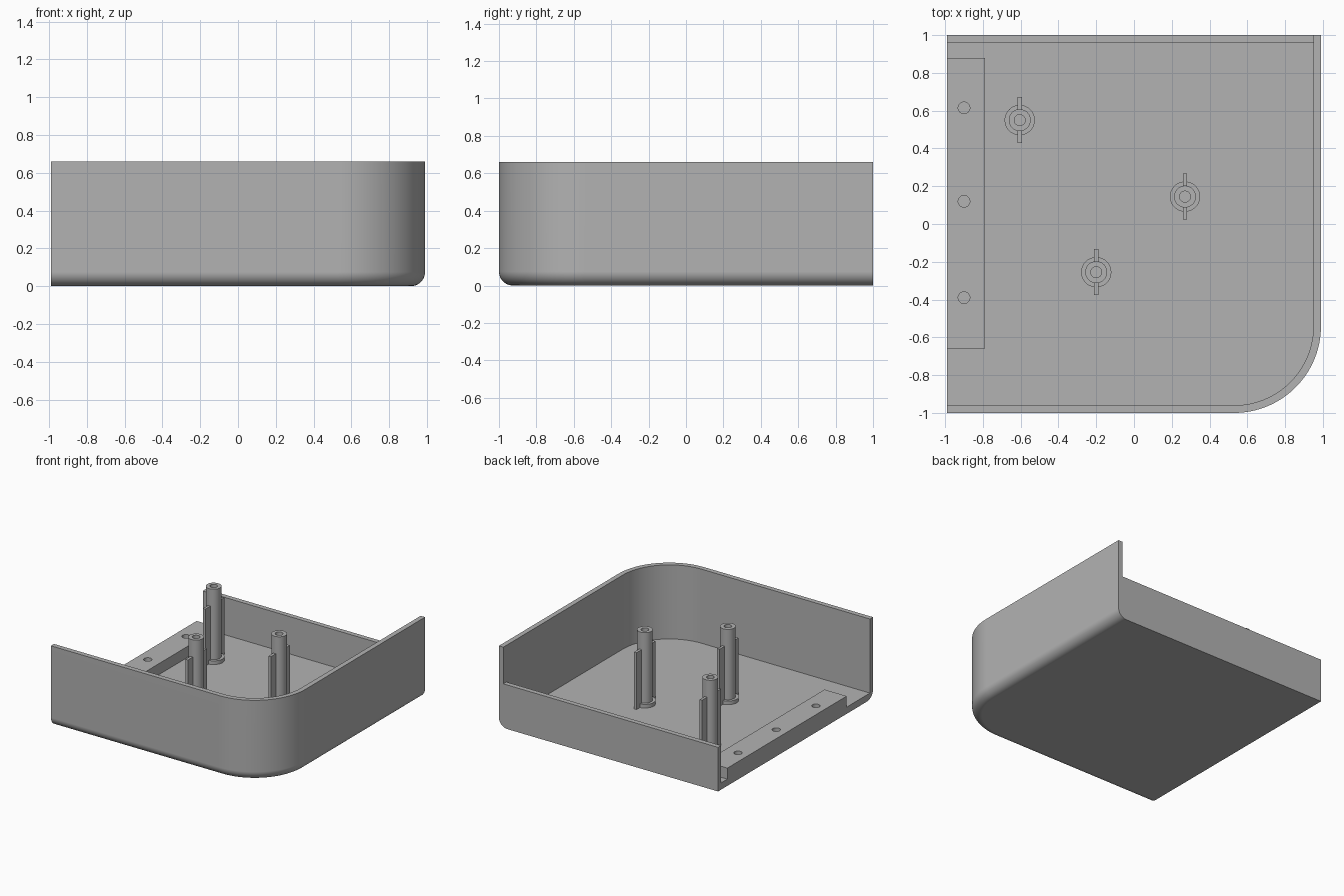
import bpy, bmesh
from math import sin, cos, pi, radians

cube = bpy.data.objects.get("Cube")
if cube:
    bpy.data.objects.remove(cube, do_unlink=True)

grey = bpy.data.materials.new("mid grey plastic")
grey.use_nodes = True
grey.diffuse_color = (0.45, 0.45, 0.45, 1)
grey.node_tree.nodes["Principled BSDF"].inputs["Base Color"].default_value = grey.diffuse_color

# Main sizes
X, Y, H = 0.99, 1.0, 0.66
WALL, FLOOR, CORNER, EDGE = 0.04, 0.055, 0.46, 0.075
LEDGE_TOP, BACK_TOP = 0.145, 0.36


def make(name, bm):
    bmesh.ops.remove_doubles(bm, verts=bm.verts, dist=1e-5)
    bmesh.ops.recalc_face_normals(bm, faces=bm.faces)
    mesh = bpy.data.meshes.new(name)
    bm.to_mesh(mesh)
    bm.free()
    mesh.materials.append(grey)
    obj = bpy.data.objects.new(name, mesh)
    bpy.context.collection.objects.link(obj)
    return obj


def stack(name, loops):
    """Skin a pile of matching outlines and cap both ends."""
    bm = bmesh.new()
    rings = [[bm.verts.new(p) for p in loop] for loop in loops]
    n = len(rings[0])
    for a, b in zip(rings, rings[1:]):
        for i in range(n):
            j = (i + 1) % n
            bm.faces.new((a[i], a[j], b[j], b[i]))
    bm.faces.new(rings[0][::-1])
    bm.faces.new(rings[-1])
    return make(name, bm)


def box(name, x0, x1, y0, y1, z0, z1):
    rect = [(x0, y0), (x1, y0), (x1, y1), (x0, y1)]
    return stack(name, [[(x, y, z) for x, y in rect] for z in (z0, z1)])


def turned(name, x, y, profile, sides=48):
    """Stack circles of (radius, height)."""
    angles = [2 * pi * i / sides for i in range(sides)]
    return stack(name, [[(x + r * cos(a), y + r * sin(a), z) for a in angles]
                        for r, z in profile])


def outline(inset, z, left=-X, back=Y):
    """Rectangle with one rounded corner, inset on the front and right."""
    r = CORNER - inset
    arc = [(X - CORNER + r * sin(a), -Y + CORNER - r * cos(a), z)
           for a in [pi / 2 * i / 32 for i in range(33)]]
    return [(left, -Y + inset, z)] + arc + [(X - inset, back, z), (left, back, z)]


def cut(obj, cutter):
    mod = obj.modifiers.new("cut", 'BOOLEAN')
    mod.operation, mod.solver, mod.object = 'DIFFERENCE', 'EXACT', cutter
    bpy.context.view_layer.objects.active = obj
    bpy.ops.object.modifier_apply(modifier=mod.name)
    bpy.data.objects.remove(cutter, do_unlink=True)


def smooth(obj):
    bpy.ops.object.select_all(action='DESELECT')
    obj.select_set(True)
    bpy.context.view_layer.objects.active = obj
    bpy.ops.object.shade_smooth_by_angle(angle=radians(30))
    mod = obj.modifiers.new("even shading", 'WEIGHTED_NORMAL')
    mod.keep_sharp = True


# Tray: rounded lower edge, hollow, open on one side, low back wall
steps = [pi / 2 * i / 10 for i in range(11)]
loops = [outline(EDGE * (1 - sin(a)), EDGE * (1 - cos(a))) for a in steps]
tray = stack("tray", loops + [outline(0, H)])
cut(tray, stack("hollow_cutter", [outline(WALL, z, -1.2, Y - WALL) for z in (FLOOR, 1)]))
cut(tray, box("back_cutter", -1.2, X - WALL, 0.9, 1.2, BACK_TOP, 1))
smooth(tray)

# Mounting ledge with three screw holes
ledge = box("ledge", -X, -0.79, -0.66, 0.88, FLOOR - 0.005, LEDGE_TOP)
for y in (-0.39, 0.12, 0.615):
    cut(ledge, turned("hole_cutter", -0.9, y, [(0.031, FLOOR), (0.031, 0.3)]))
smooth(ledge)

# Hollow screw posts, each with a foot ring and two fins
for i, (x, y) in enumerate([(-0.605, 0.55), (0.27, 0.145), (-0.2, -0.255)], 1):
    post = turned(f"post_{i}", x, y, [
        (0.08, FLOOR - 0.005), (0.08, FLOOR + 0.03), (0.058, FLOOR + 0.03),
        (0.058, H), (0.029, H), (0.029, 0.2)])
    smooth(post)
    for side, label in ((1, "back"), (-1, "front")):
        ys = sorted((y + side * 0.05, y + side * 0.122))
        box(f"post_{i}_{label}_fin", x - 0.011, x + 0.011, *ys, FLOOR - 0.005, 0.52)
